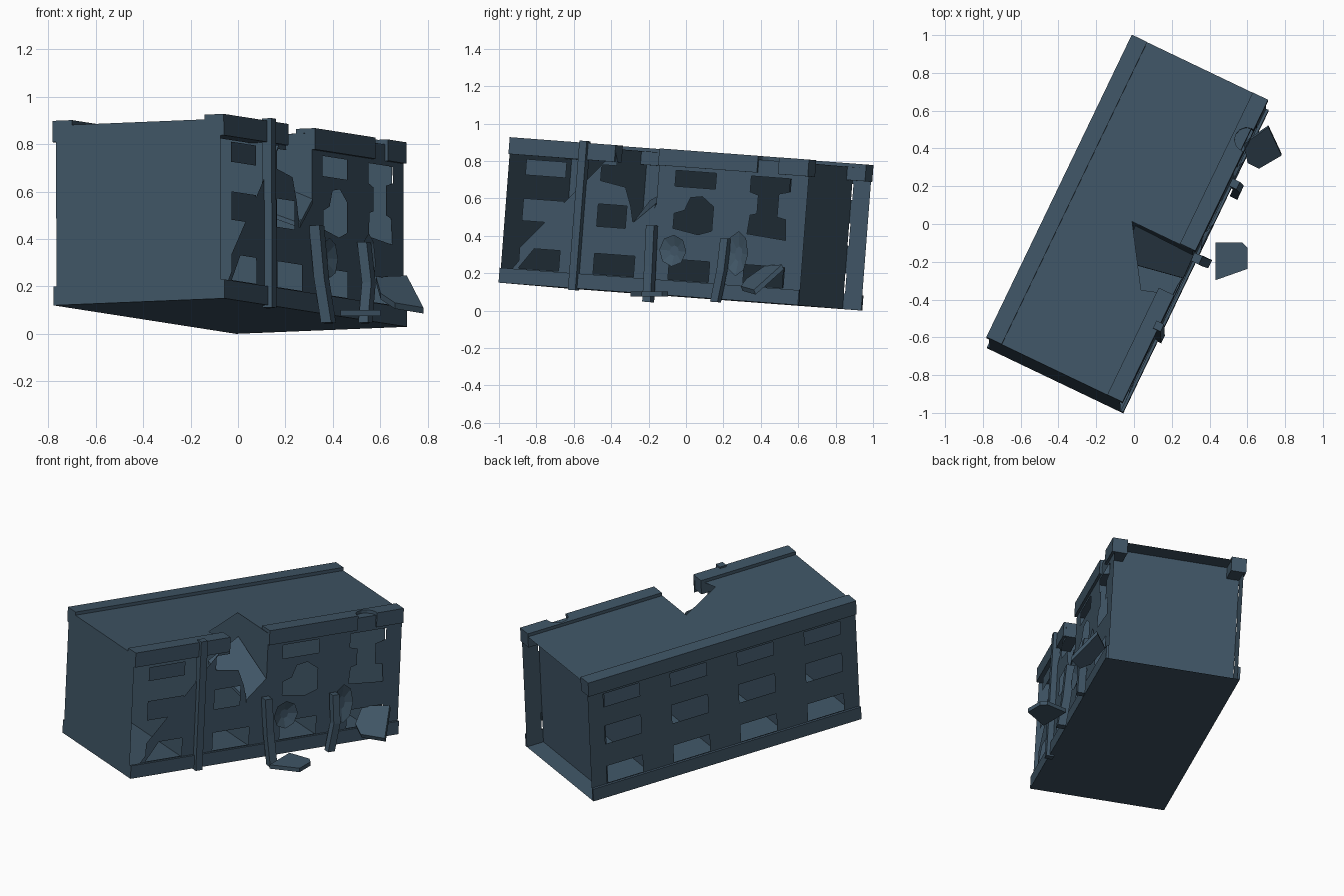
import bpy, bmesh, math
from mathutils import Vector, Matrix

if "Cube" in bpy.data.objects:
    bpy.data.objects.remove(bpy.data.objects["Cube"])

# Single slate colour
slate = bpy.data.materials.new("slate_blue")
slate.diffuse_color = (0.05, 0.09, 0.13, 1)
slate.use_nodes = True
slate.node_tree.nodes["Principled BSDF"].inputs["Base Color"].default_value = slate.diffuse_color

# Tilted frame of the building: x across, y along, z up
along = Vector((0.4326, 0.899, -0.0674)).normalized()
across = Vector((0.908, -0.418, 0.036))
across = (across - along * across.dot(along)).normalized()
up = across.cross(along)
FRAME = Matrix.Translation((-0.034, -0.0325, 0.079)) @ Matrix((across, along, up)).transposed().to_4x4()
objs = []


def finish(name, bm, local=True):
    me = bpy.data.meshes.new(name)
    if local:
        bm.transform(FRAME)
    bm.to_mesh(me)
    bm.free()
    me.materials.append(slate)
    ob = bpy.data.objects.new(name, me)
    bpy.context.collection.objects.link(ob)
    objs.append(ob)
    return ob


def box(name, lo, hi):
    bm = bmesh.new()
    bmesh.ops.create_cube(bm, size=1)
    for v in bm.verts:
        v.co = [l + (c + 0.5) * (h - l) for l, h, c in zip(lo, hi, v.co)]
    return finish(name, bm)


def sheet(name, loops, place, normal):
    """Flat sheet with holes; place maps 2D to 3D."""
    bm = bmesh.new()
    for loop in loops:
        vs = [bm.verts.new(place(*p)) for p in loop]
        for a, b in zip(vs, vs[1:] + vs[:1]):
            bm.edges.new((a, b))
    bmesh.ops.triangle_fill(bm, use_beauty=True, edges=bm.edges[:], normal=normal)
    bm.normal_update()
    for f in bm.faces:
        if f.normal.dot(Vector(normal)) < 0:
            f.normal_flip()
    return finish(name, bm)


def slab(name, pts, offset, local=False):
    """Polygon extruded by an offset."""
    bm = bmesh.new()
    f = bm.faces.new([bm.verts.new(p) for p in pts])
    r = bmesh.ops.extrude_face_region(bm, geom=[f], use_keep_orig=True)
    bmesh.ops.translate(bm, vec=offset, verts=[v for v in r["geom"] if isinstance(v, bmesh.types.BMVert)])
    bmesh.ops.recalc_face_normals(bm, faces=bm.faces[:])
    return finish(name, bm, local)


def post(name, path, r):
    """Bent square post through world points."""
    bm = bmesh.new()
    rings = []
    for p in path:
        rings.append([bm.verts.new(Vector(p) + across * a * r + along * b * r)
                      for a, b in ((-1, -1), (1, -1), (1, 1), (-1, 1))])
    for lo, hi in zip(rings, rings[1:]):
        for i in range(4):
            j = (i + 1) % 4
            bm.faces.new((lo[i], lo[j], hi[j], hi[i]))
    bm.faces.new(rings[0])
    bm.faces.new(rings[-1])
    bmesh.ops.recalc_face_normals(bm, faces=bm.faces[:])
    return finish(name, bm, False)


L, W, BAY, ROOF = 0.89, 0.385, 0.445, 0.76
ROWS = ((0.085, 0.195), (0.34, 0.46), (0.585, 0.67))


def window(bay, row, right=0.12):
    c = -L + BAY * (bay + 0.5)
    z0, z1 = ROWS[row]
    return [(c - 0.12, z0), (c + right, z0), (c + right, z1), (c - 0.12, z1)]


# Intact left wall
outer = [(-L, 0), (L, 0), (L, ROOF), (-L, ROOF)]
sheet("left_wall", [outer] + [window(b, r) for b in range(4) for r in range(3)],
      lambda a, b: (-W, a, b), (-1, 0, 0))

# Damaged right wall
broken = [(-L, 0), (L, 0), (L, ROOF), (0, ROOF), (0, 0.48), (-0.13, 0.375), (-0.15, 0.46),
          (-0.19, 0.56), (-0.34, 0.585), (-0.34, 0.67), (-0.25, 0.67), (-0.26, ROOF)]
blast = [(0.11, 0.36), (0.11, 0.44), (0.17, 0.46), (0.2, 0.53), (0.27, 0.54),
         (0.34, 0.49), (0.34, 0.36), (0.26, 0.335)]
split = [(0.55, 0.36), (0.78, 0.34), (0.77, 0.45), (0.72, 0.46), (0.72, 0.585), (0.787, 0.6),
         (0.787, 0.67), (0.55, 0.67), (0.55, 0.585), (0.6, 0.57), (0.6, 0.47), (0.56, 0.46)]
sheet("right_wall", [broken, blast, split, window(0, 0), window(0, 1), window(0, 2), window(1, 0),
                     window(1, 1, 0.05), window(2, 0), window(2, 2), window(3, 0)],
      lambda a, b: (W, a, b), (1, 0, 0))

# End walls and partitions between bays, the back one recessed
for name, y, n in (("front_wall", -L, -1), ("partition_a", -BAY, 1), ("partition_b", 0, 1),
                   ("partition_c", BAY, 1), ("back_wall", L - 0.11, 1)):
    sheet(name, [[(-W, 0), (W, 0), (W, ROOF), (-W, ROOF)]], lambda a, b: (a, y, b), (0, n, 0))

# Floor, and roof with its collapsed corner
sheet("floor", [[(-W, -L), (W, -L), (W, L), (-W, L)]], lambda a, b: (a, b, 0), (0, 0, -1))
sheet("roof", [[(-W, -L), (W, -L), (W, -0.26), (0.23, -0.31), (0.03, -0.003), (W, -0.003), (W, L), (-W, L)]],
      lambda a, b: (a, b, ROOF), (0, 0, 1))

# Parapets and base bands
box("left_parapet", (-0.4, -L, 0.69), (-0.31, L, 0.78))
box("right_parapet_front", (0.31, -L, 0.69), (0.4, -0.26, 0.78))
back_cap = box("right_parapet_back", (0.31, 0, 0.69), (0.4, L, 0.78))
for s, n in ((-1, "left_base"), (1, "right_base")):
    box(n, (min(s * W, s * 0.4), -L, 0), (max(s * W, s * 0.4), L, 0.08))

# Round bite out of the rear parapet
bm = bmesh.new()
bmesh.ops.create_cone(bm, cap_ends=True, segments=12, radius1=0.065, radius2=0.065, depth=0.3,
                      matrix=Matrix.Translation((0.39, 0.65, 0.735)))
cutter = finish("parapet_cutter", bm)
objs.remove(cutter)
mod = back_cap.modifiers.new("bite", "BOOLEAN")
mod.operation, mod.solver, mod.object = "DIFFERENCE", "EXACT", cutter
bpy.context.view_layer.objects.active = back_cap
bpy.ops.object.modifier_apply(modifier=mod.name)
bpy.data.objects.remove(cutter)

# Posts on the seams: one whole, two snapped and bent
box("whole_post", (0.375, -0.467, -0.01), (0.42, -0.423, 0.79))
post("snapped_post_a", [(0.33, -0.185, 0.46), (0.35, -0.195, 0.24), (0.38, -0.205, 0.05)], 0.024)
post("snapped_post_b", [(0.53, 0.21, 0.39), (0.55, 0.19, 0.22), (0.535, 0.155, 0.05)], 0.022)

# Dented wall panels
for name, y, z, ry, rz in (("dent_a", 0.128, 0.24, 0.08, 0.085), ("dent_b", 0.51, 0.25, 0.065, 0.12)):
    bm = bmesh.new()
    tip = bm.verts.new((0.375, y, z))
    ring = [bm.verts.new((0.405, y + ry * math.cos(k * math.pi / 4), z + rz * math.sin(k * math.pi / 4)))
            for k in range(8)]
    for k in range(8):
        bm.faces.new((tip, ring[k], ring[(k + 1) % 8]))
    finish(name, bm)

# Fallen roof piece and rubble slabs
slab("fallen_roof_piece", [(0.05, -0.2, 0.5), (0.39, -0.13, 0.37), (0.39, -0.005, 0.48), (0.05, -0.005, 0.62)],
     (0, 0, -0.02), True)
slab("ground_slab", [(0.43, -0.1, 0.08), (0.57, -0.1, 0.08), (0.6, -0.13, 0.08), (0.6, -0.24, 0.08),
                     (0.43, -0.3, 0.08)], (0, 0, 0.025))
slab("leaning_slab", [(0.6, 0.33, 0.15), (0.66, 0.3, 0.11), (0.78, 0.37, 0.09), (0.71, 0.52, 0.225),
                      (0.58, 0.43, 0.22)], (0, -0.01, 0.025))

# Centre on the origin and rest on the ground
pts = [v.co for o in objs for v in o.data.vertices]
lo = [min(p[i] for p in pts) for i in range(3)]
hi = [max(p[i] for p in pts) for i in range(3)]
shift = Matrix.Translation((-(lo[0] + hi[0]) / 2, -(lo[1] + hi[1]) / 2, -lo[2]))
for o in objs:
    o.data.transform(shift)
